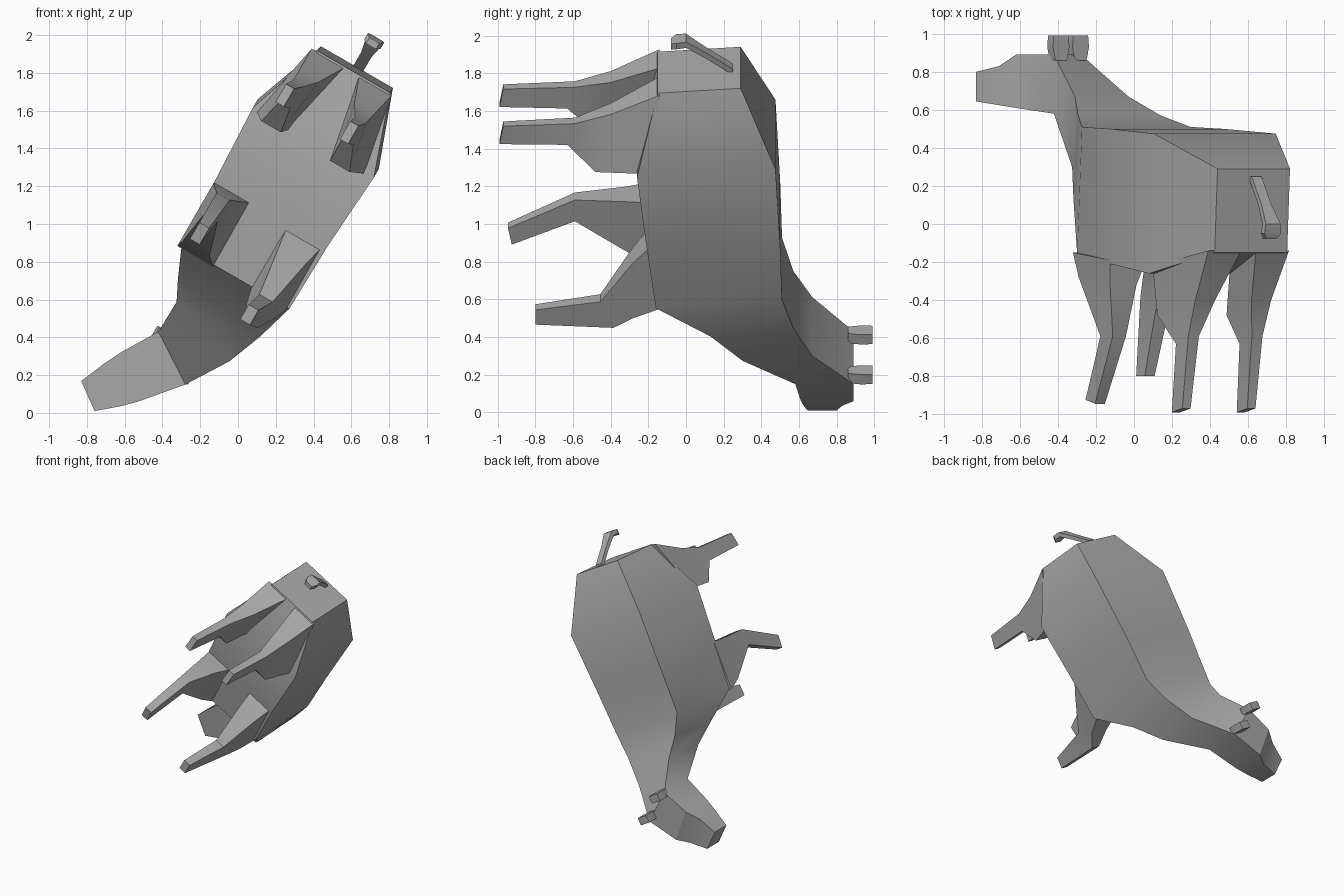
import bpy, bmesh, math
from mathutils import Vector

cube = bpy.data.objects.get("Cube")
if cube:
    bpy.data.objects.remove(cube, do_unlink=True)

# Single plain colour
grey = bpy.data.materials.new("grey")
grey.use_nodes = True
colour = (0.4, 0.4, 0.4, 1)
grey.diffuse_color = colour
grey.node_tree.nodes["Principled BSDF"].inputs["Base Color"].default_value = colour

# The animal's long axis is tilted in the x-z plane; its back points to +y
TILT = math.radians(30)
ALONG = Vector((math.sin(TILT), 0, math.cos(TILT)))
ACROSS = Vector((math.cos(TILT), 0, -math.sin(TILT)))
MIDLINE = -0.37


def place(along, across, up):
    return ALONG * along + ACROSS * across + Vector((0, up, 0))


def loft(name, rings, smooth_angle=30):
    """Skin a list of four-cornered rings and close both ends."""
    bm = bmesh.new()
    loops = [[bm.verts.new(p) for p in ring] for ring in rings]
    for a, b in zip(loops, loops[1:]):
        for i in range(len(a)):
            j = (i + 1) % len(a)
            bm.faces.new((a[i], a[j], b[j], b[i]))
    bm.faces.new(loops[0])
    bm.faces.new(loops[-1])
    bmesh.ops.recalc_face_normals(bm, faces=bm.faces)
    mesh = bpy.data.meshes.new(name)
    bm.to_mesh(mesh)
    bm.free()
    mesh.materials.append(grey)
    obj = bpy.data.objects.new(name, mesh)
    bpy.context.collection.objects.link(obj)
    bpy.ops.object.select_all(action="DESELECT")
    obj.select_set(True)
    bpy.context.view_layer.objects.active = obj
    bpy.ops.object.shade_smooth_by_angle(angle=math.radians(smooth_angle))
    return obj


def body_ring(along, across, half, turn, top, bottom, slide):
    """Upright section, turned about the vertical; the underside may slide."""
    t = math.radians(turn)
    da, dl = -half * math.sin(t), half * math.cos(t)
    return [place(along + da * k + shift, across + dl * k, up)
            for k, up, shift in ((-1, top, 0), (1, top, 0),
                                 (1, bottom, slide), (-1, bottom, slide))]


def limb_ring(up, along, across, half_along, half_across, slope=0, skew=0):
    """Level section of a limb; the rear edge may rise or shift sideways."""
    return [place(along + half_along * i,
                  across + half_across * k + skew * i, up + slope * i)
            for i, k in ((-1, -1), (-1, 1), (1, 1), (1, -1))]


# Torso, neck and turned head, from rump to muzzle
loft("body", [body_ring(*r) for r in (
    (1.90, -0.37, 0.22, 0, 0.29, -0.15, -0.03),
    (1.49, -0.37, 0.37, 0, 0.475, -0.26, -0.05),
    (1.00, -0.375, 0.345, 0, 0.50, -0.21, 0),
    (0.665, -0.37, 0.33, 0, 0.51, -0.16, -0.05),
    (0.48, -0.365, 0.265, 5, 0.57, 0.13, -0.05),
    (0.31, -0.375, 0.21, 18, 0.67, 0.30, -0.03),
    (0.076, -0.448, 0.157, 33, 0.89, 0.58, 0),
    (-0.123, -0.593, 0.138, 41, 0.89, 0.61, 0),
    (-0.205, -0.65, 0.121, 38, 0.83, 0.625, 0),
    (-0.32, -0.733, 0.087, 36, 0.80, 0.645, 0),
)])


def leg(name, side, rings):
    """side is +1 or -1; the whole leg leans slightly sideways going down."""
    built = []
    for up, along, off, ha, hl, slope, skew in rings:
        across = MIDLINE + side * off + 0.06 * up
        built.append(limb_ring(up, along, across, ha, hl, slope, side * skew))
    loft(name, built)


# Hind legs are a mirrored pair
HIND = (
    (-0.18, 1.65, 0.19, 0.215, 0.10, 0.04, -0.045),
    (-0.44, 1.565, 0.19, 0.165, 0.06, 0.04, -0.02),
    (-0.61, 1.60, 0.193, 0.065, 0.032, 0.02, 0),
    (-0.98, 1.58, 0.197, 0.055, 0.025, 0.01, 0),
)
for word, side in (("left", 1), ("right", -1)):
    leg(word + "_hind_leg", side, HIND)

# Front legs are in mid-stride: one reaching forward, one folded back
leg("left_front_leg", 1, (
    (-0.16, 0.80, 0.22, 0.195, 0.11, -0.02, 0),
    (-0.28, 0.70, 0.22, 0.17, 0.085, 0, 0),
    (-0.42, 0.52, 0.22, 0.08, 0.04, -0.035, 0),
    (-0.80, 0.48, 0.21, 0.045, 0.03, 0, 0),
))
leg("right_front_leg", -1, (
    (-0.17, 0.80, 0.23, 0.195, 0.11, -0.02, 0),
    (-0.30, 0.81, 0.24, 0.165, 0.08, -0.02, 0),
    (-0.59, 0.89, 0.235, 0.065, 0.04, 0, 0),
    (-0.935, 0.72, 0.225, 0.05, 0.03, -0.01, 0),
))

# Short tail hanging off the rump
loft("tail", [limb_ring(up, along, MIDLINE + 0.01, 0.018, half) for up, along, half in (
    (0.25, 1.895, 0.03), (0.10, 2.0, 0.03), (0.0, 2.07, 0.045),
    (-0.05, 2.065, 0.05), (-0.08, 2.05, 0.03))])

# Two stubby horns on the crown
for name, along, across in (("right_horn", 0.157, -0.55), ("left_horn", 0.025, -0.355)):
    loft(name, [limb_ring(up, along, across, 0.03, half)
                for up, half in ((0.86, 0.035), (0.93, 0.05), (0.99, 0.045))])
